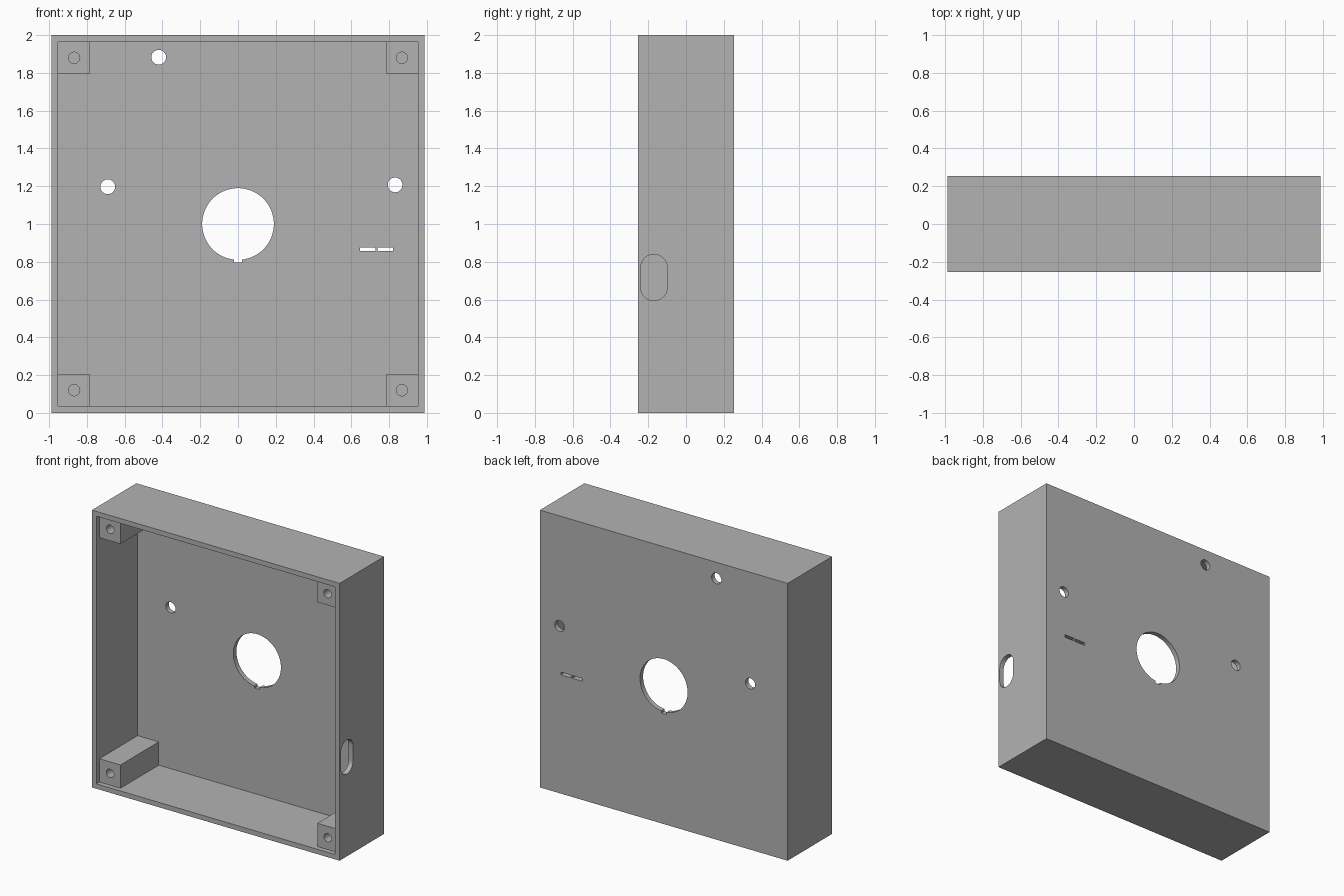
import bpy
import bmesh
from mathutils import Matrix, Vector

if "Cube" in bpy.data.objects:
    bpy.data.objects.remove(bpy.data.objects["Cube"], do_unlink=True)

W, D, H = 0.988, 0.253, 2.0      # half width, half depth, height
T = 0.035                        # wall thickness
POST = 0.168                     # visible post width

grey = bpy.data.materials.new("light grey")
grey.use_nodes = True
grey.diffuse_color = (0.45, 0.45, 0.45, 1)
grey.node_tree.nodes["Principled BSDF"].inputs["Base Color"].default_value = grey.diffuse_color


def make(name, bm):
    bmesh.ops.recalc_face_normals(bm, faces=bm.faces)
    mesh = bpy.data.meshes.new(name)
    bm.to_mesh(mesh)
    bm.free()
    mesh.materials.append(grey)
    obj = bpy.data.objects.new(name, mesh)
    bpy.context.collection.objects.link(obj)
    return obj


def box(name, lo, hi):
    lo, hi = Vector(lo), Vector(hi)
    bm = bmesh.new()
    bmesh.ops.create_cube(bm, size=1, matrix=Matrix.Translation((lo + hi) / 2)
                          @ Matrix.Diagonal((*(hi - lo), 1)))
    return make(name, bm)


def cylinder(name, centre, radius, length, axis, sides=48):
    bm = bmesh.new()
    turn = Vector((0, 0, 1)).rotation_difference(Vector(axis)).to_matrix().to_4x4()
    bmesh.ops.create_cone(bm, cap_ends=True, segments=sides, radius1=radius, radius2=radius,
                          depth=length, matrix=Matrix.Translation(centre) @ turn)
    return make(name, bm)


def combine(target, tool, operation="DIFFERENCE"):
    """Apply a boolean to the target and discard the tool."""
    mod = target.modifiers.new(operation.title(), "BOOLEAN")
    mod.operation, mod.solver, mod.object = operation, "EXACT", tool
    tool.hide_render = True
    bpy.context.view_layer.objects.active = target
    bpy.ops.object.modifier_apply(modifier=mod.name)
    bpy.data.objects.remove(tool, do_unlink=True)


# Open-fronted shell
case = box("enclosure", (-W, -D, 0), (W, D, H))
combine(case, box("cavity", (-W + T, -D - 0.1, T), (W - T, D - T, H - T)))

# Corner screw posts, set back from the rim, with blind holes
for sx in (-1, 1):
    for sz in (-1, 1):
        xs = sorted((sx * (W - T / 2), sx * (W - T - POST)))
        zs = sorted((1 + sz * (1 - T / 2), 1 + sz * (1 - T - POST)))
        combine(case, box("post", (xs[0], -D + T, zs[0]), (xs[1], D - T / 2, zs[1])), "UNION")
        hole = (sx * 0.868, -D + T, 1 + sz * 0.88)
        combine(case, cylinder("screw_hole", hole, 0.03, 0.4, (0, 1, 0), 32))

# Round openings through the back panel
for x, z, r in ((0, 1, 0.19), (-0.42, 1.883, 0.039), (-0.69, 1.197, 0.039), (0.832, 1.207, 0.039)):
    combine(case, cylinder("opening", (x, D, z), r, 0.2, (0, 1, 0), 64))

# Key notch and the two thin slots
for x0, x1, z0, z1 in ((-0.02, 0.02, 0.795, 0.9), (0.647, 0.729, 0.856, 0.876),
                       (0.74, 0.822, 0.856, 0.876)):
    combine(case, box("slot", (x0, D - 0.1, z0), (x1, D + 0.1, z1)))

# Rounded cable slot through the left wall
R, Y, LOW, HIGH = 0.07, -0.17, 0.664, 0.769
bm = bmesh.new()
bmesh.ops.create_cone(bm, cap_ends=True, segments=64, radius1=R, radius2=R, depth=0.1,
                      matrix=Matrix.Translation((W, Y, LOW)) @ Matrix.Rotation(1.5707963, 4, "Y")
                      @ Matrix.Rotation(0.0490874, 4, "Z"))
for v in bm.verts:
    if v.co.z > LOW:
        v.co.z += HIGH - LOW
combine(case, make("cable_slot", bm))

# Smooth bores, crisp edges
bpy.ops.object.select_all(action="DESELECT")
case.select_set(True)
bpy.context.view_layer.objects.active = case
bpy.ops.object.shade_smooth_by_angle()
